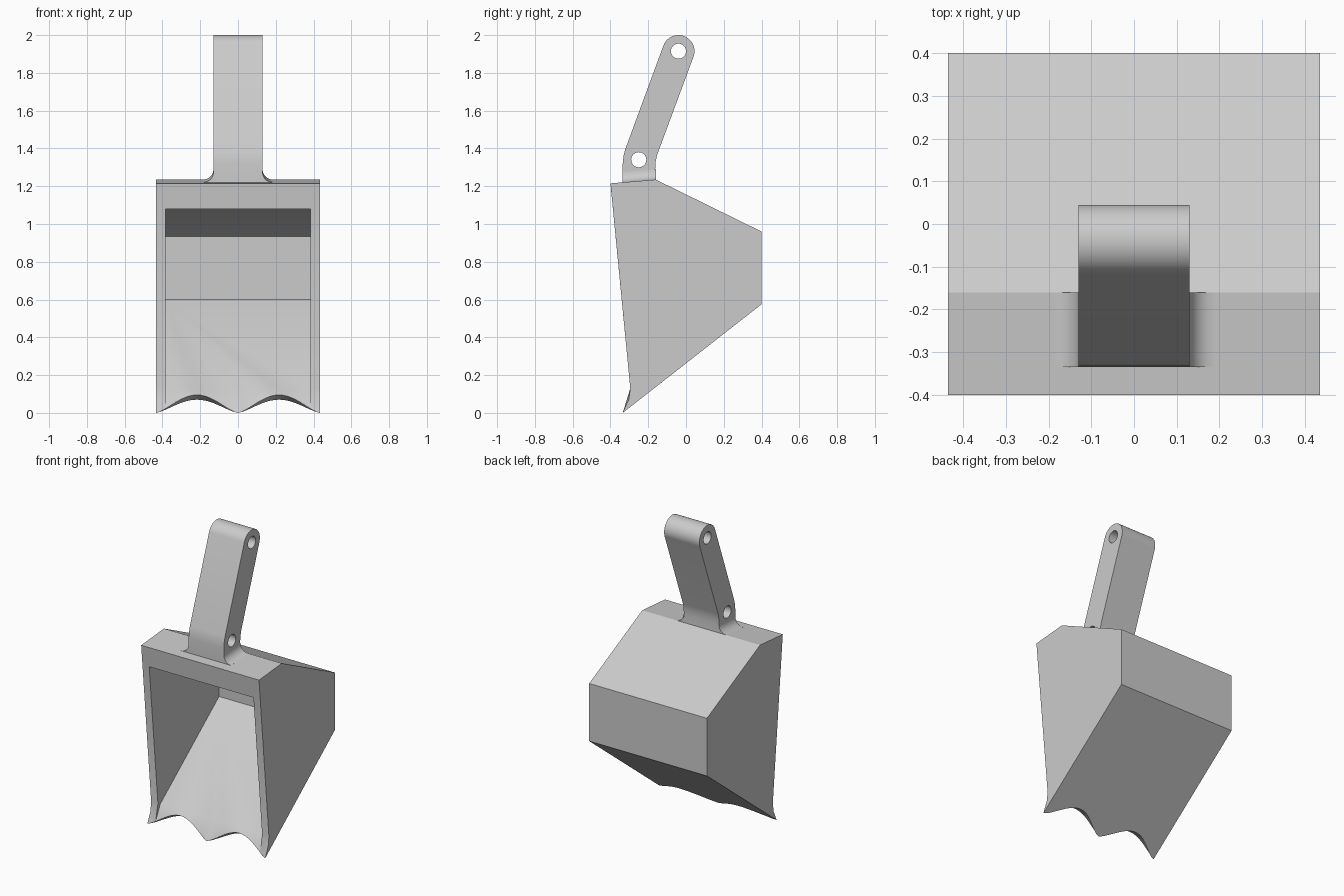
import bpy, bmesh, math

if "Cube" in bpy.data.objects:
    bpy.data.objects.remove(bpy.data.objects["Cube"])

grey = bpy.data.materials.new("light_grey")
grey.diffuse_color = (0.6, 0.6, 0.6, 1)
grey.use_nodes = True
grey.node_tree.nodes["Principled BSDF"].inputs["Base Color"].default_value = grey.diffuse_color

W, IN = 0.435, 0.385          # outer and inner half widths


def finish(obj, angle=30):
    obj.data.materials.clear()
    obj.data.materials.append(grey)
    bpy.ops.object.select_all(action='DESELECT')
    obj.select_set(True)
    bpy.context.view_layer.objects.active = obj
    bpy.ops.object.shade_smooth_by_angle(angle=math.radians(angle))


def mesh_object(name, faces):
    """Make an object from a list of faces given as point lists."""
    bm = bmesh.new()
    for f in faces:
        bm.faces.new([bm.verts.new(p) for p in f])
    bmesh.ops.remove_doubles(bm, verts=bm.verts, dist=0.0002)
    bmesh.ops.dissolve_degenerate(bm, edges=bm.edges, dist=0.0001)
    bmesh.ops.recalc_face_normals(bm, faces=bm.faces)
    me = bpy.data.meshes.new(name)
    bm.to_mesh(me)
    bm.free()
    obj = bpy.data.objects.new(name, me)
    bpy.context.collection.objects.link(obj)
    finish(obj)
    return obj


# Scalloped lip: three teeth at x = -W, 0, W with rounded hollows between
def hollow(x):
    return max(0, math.sin(math.pi * abs(x) / W)) ** 1.4


def lip_inner(x):
    t = hollow(x)
    return (x, -0.335 + 0.038 * t ** 0.6, 0.095 * t)


def lip_outer(x):
    t = hollow(x)
    return (x, -0.335 + 0.0895 * t, 0.07 * t)


def at(x, pts):
    return [(x, y, z) for y, z in pts]


def bridge(a, b):
    return [[a[i], a[i + 1], b[i + 1], b[i]] for i in range(len(a) - 1)]


# Bucket: outer skin, front rim and hollow inside
xs = sorted({round(W * i / 20, 5) for i in range(-20, 21)} | {IN, -IN})
xin = [x for x in xs if abs(x) <= IN]
outer = [(-0.40, 1.215), (-0.16, 1.235), (0.40, 0.96), (0.40, 0.575)]
front = [(-0.335, 0.0), (-0.303, 0.07), (-0.295, 0.13)]
inner = [(-0.387, 1.08), (0.03, 1.09), (0.35, 0.935), (0.35, 0.60)]
crease = (-0.27, 0.119)

faces = bridge(at(-W, outer), at(W, outer))
faces += bridge(at(-IN, inner), at(IN, inner))
faces.append([lip_outer(x) for x in xs] + [(W, 0.40, 0.575), (-W, 0.40, 0.575)])
crease_row = [(x, *crease) for x in xin]
faces.append(crease_row + [(IN, 0.35, 0.60), (-IN, 0.35, 0.60)])
faces += bridge(crease_row, [lip_inner(x) for x in xin])
faces += bridge([lip_inner(x) for x in xs], [lip_outer(x) for x in xs])
faces.append(at(-W, outer[:1]) + at(W, outer[:1]) + at(IN, inner[:1]) + at(-IN, inner[:1]))
for s in (-1, 1):
    faces.append(at(s * W, outer + front))
    faces.append(at(s * IN, inner + [crease]) + [lip_inner(s * IN), (s * IN, *front[2])])
    faces.append([(s * W, *outer[0]), (s * W, *front[2]),
                  (s * IN, *front[2]), (s * IN, *inner[0])])
    corner = sorted((x for x in xs if IN <= s * x), key=lambda x: -s * x)
    faces.append([(s * W, *front[2]), (s * W, *front[1])]
                 + [lip_inner(x) for x in corner] + [(s * IN, *front[2])])
mesh_object("bucket", faces)


# Handle: leaning arm with a round end and two pin holes
def arc(cy, cz, r, a0, a1, n):
    return [(cy + r * math.cos(math.radians(a0 + (a1 - a0) * i / n)),
             cz + r * math.sin(math.radians(a0 + (a1 - a0) * i / n))) for i in range(n + 1)]


arm = [(-0.335, 1.215), (-0.16, 1.23), (-0.163, 1.29), (-0.161, 1.33), (-0.153, 1.365)]
arm += arc(-0.04, 1.915, 0.085, -20, 160, 24)
arm += [(-0.322, 1.395), (-0.331, 1.36), (-0.335, 1.32)]
loops = [arm] + [arc(y, z, 0.04, 0, 360, 32)[:-1] for y, z in ((-0.25, 1.34), (-0.04, 1.915))]

curve = bpy.data.curves.new("handle", 'CURVE')
curve.dimensions = '2D'
curve.fill_mode = 'BOTH'
curve.extrude = 0.13
for pts in loops:
    sp = curve.splines.new('POLY')
    sp.points.add(len(pts) - 1)
    for p, (y, z) in zip(sp.points, pts):
        p.co = (y, z, 0, 1)
    sp.use_cyclic_u = True
handle = bpy.data.objects.new("handle", curve)
bpy.context.collection.objects.link(handle)
handle.rotation_euler = (math.pi / 2, 0, math.pi / 2)
bpy.ops.object.select_all(action='DESELECT')
handle.select_set(True)
bpy.context.view_layer.objects.active = handle
bpy.ops.object.convert(target='MESH')
handle = bpy.context.view_layer.objects.active
bm = bmesh.new()
bm.from_mesh(handle.data)
bmesh.ops.remove_doubles(bm, verts=bm.verts, dist=0.0001)
bmesh.ops.recalc_face_normals(bm, faces=bm.faces)
bm.to_mesh(handle.data)
bm.free()
finish(handle)

# Weld fillets flaring from the handle sides onto the bucket top
for s, side in ((-1, "left"), (1, "right")):
    prof = [(0.13, -0.004), (0.185, -0.004)] + arc(0.185, 0.055, 0.055, 270, 180, 8)
    ends = [[(s * x, y, base + z) for x, z in prof]
            for y, base in ((-0.335, 1.2205), (-0.16, 1.235))]
    a, b = ends
    mesh_object(side + "_handle_fillet", [a, b] + bridge(a + a[:1], b + b[:1]))
